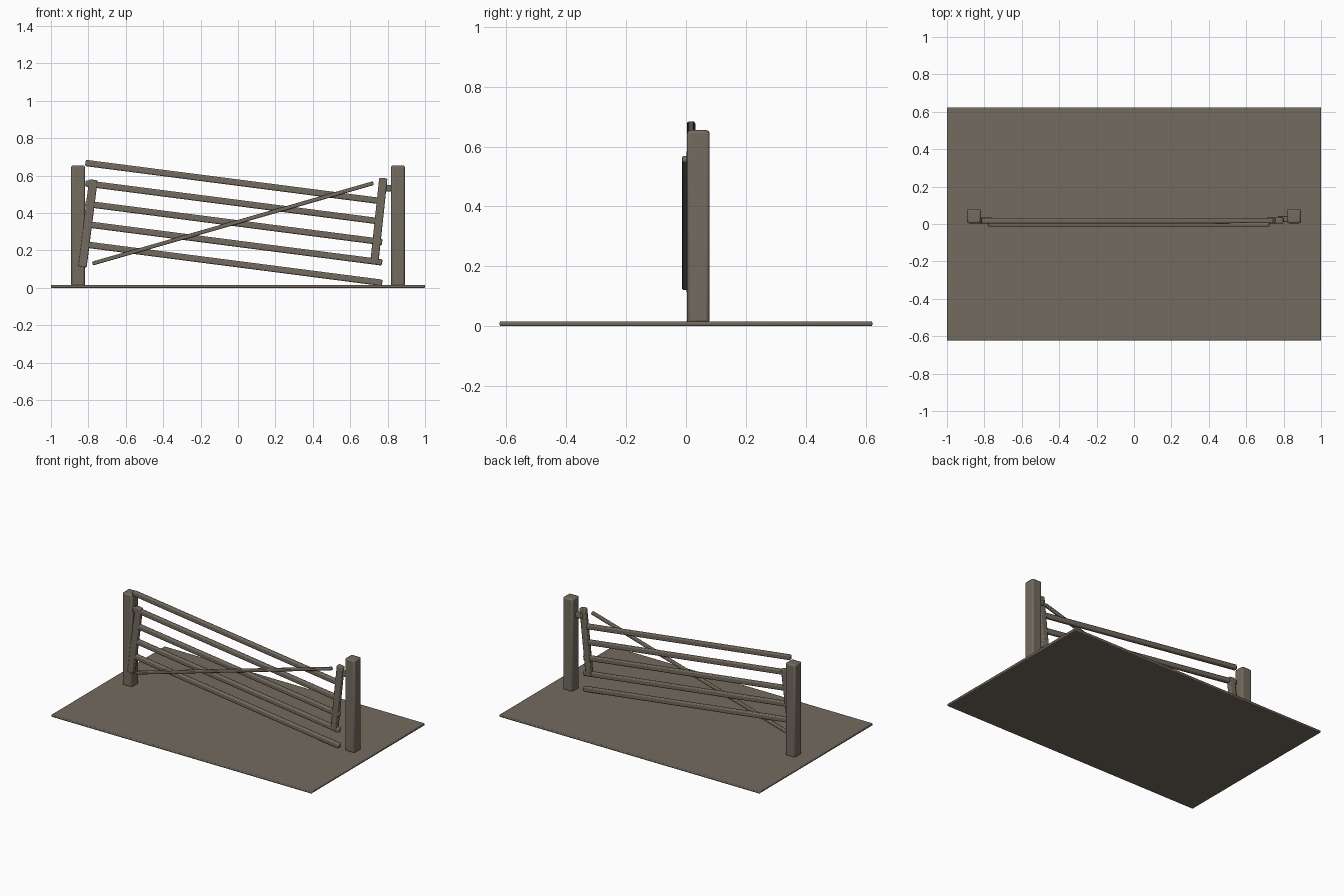
import bpy
import math

if "Cube" in bpy.data.objects:
    bpy.data.objects.remove(bpy.data.objects["Cube"])

# Weathered brown shared by every part
wood = bpy.data.materials.new("weathered_wood")
wood.diffuse_color = (0.17, 0.145, 0.113, 1)
wood.use_nodes = True
wood.node_tree.nodes["Principled BSDF"].inputs["Base Color"].default_value = wood.diffuse_color


def beam(name, a, b, width, y0, y1, bevel):
    """Rounded timber from a=(x,z) to b=(x,z), filling depth y0..y1."""
    dx, dz = b[0] - a[0], b[1] - a[1]
    bpy.ops.mesh.primitive_cube_add(
        size=1, location=((a[0] + b[0]) / 2, (y0 + y1) / 2, (a[1] + b[1]) / 2))
    ob = bpy.context.object
    ob.name = name
    ob.scale = (math.hypot(dx, dz), y1 - y0, width)
    bpy.ops.object.transform_apply(location=False, rotation=False, scale=True)
    ob.rotation_euler = (0, -math.atan2(dz, dx), 0)
    ob.data.materials.append(wood)
    mod = ob.modifiers.new("rounded_edges", 'BEVEL')
    mod.width = bevel
    mod.segments = 2
    bpy.ops.object.shade_smooth_by_angle(angle=math.radians(50))
    return ob


# Ground slab
beam("ground_slab", (-1, 0.008), (1, 0.008), 0.016, -0.623, 0.623, 0.005)

# Upright posts on both sides
for side, x in (("left", -0.855), ("right", 0.855)):
    beam(side + "_post", (x, 0.01), (x, 0.655), 0.075, 0.004, 0.079, 0.01)

# Five sagging rails
for i in range(5):
    z = 0.668 - i * 0.109
    beam(f"rail_{i + 1}", (-0.816, z), (0.771, z - 0.205), 0.034,
         0.003, 0.031, 0.007)

# Leaning end stiles
beam("left_stile", (-0.832, 0.112), (-0.773, 0.578), 0.046, 0.002, 0.034, 0.006)
beam("right_stile", (0.728, 0.126), (0.777, 0.587), 0.044, 0.002, 0.034, 0.006)

# Diagonal brace across the front
beam("diagonal_brace", (-0.778, 0.13), (0.724, 0.56), 0.021,
     -0.013, 0.008, 0.005)

# Hinge block between right stile and post
beam("hinge_block", (0.77, 0.533), (0.83, 0.533), 0.034, 0.014, 0.044, 0.005)
